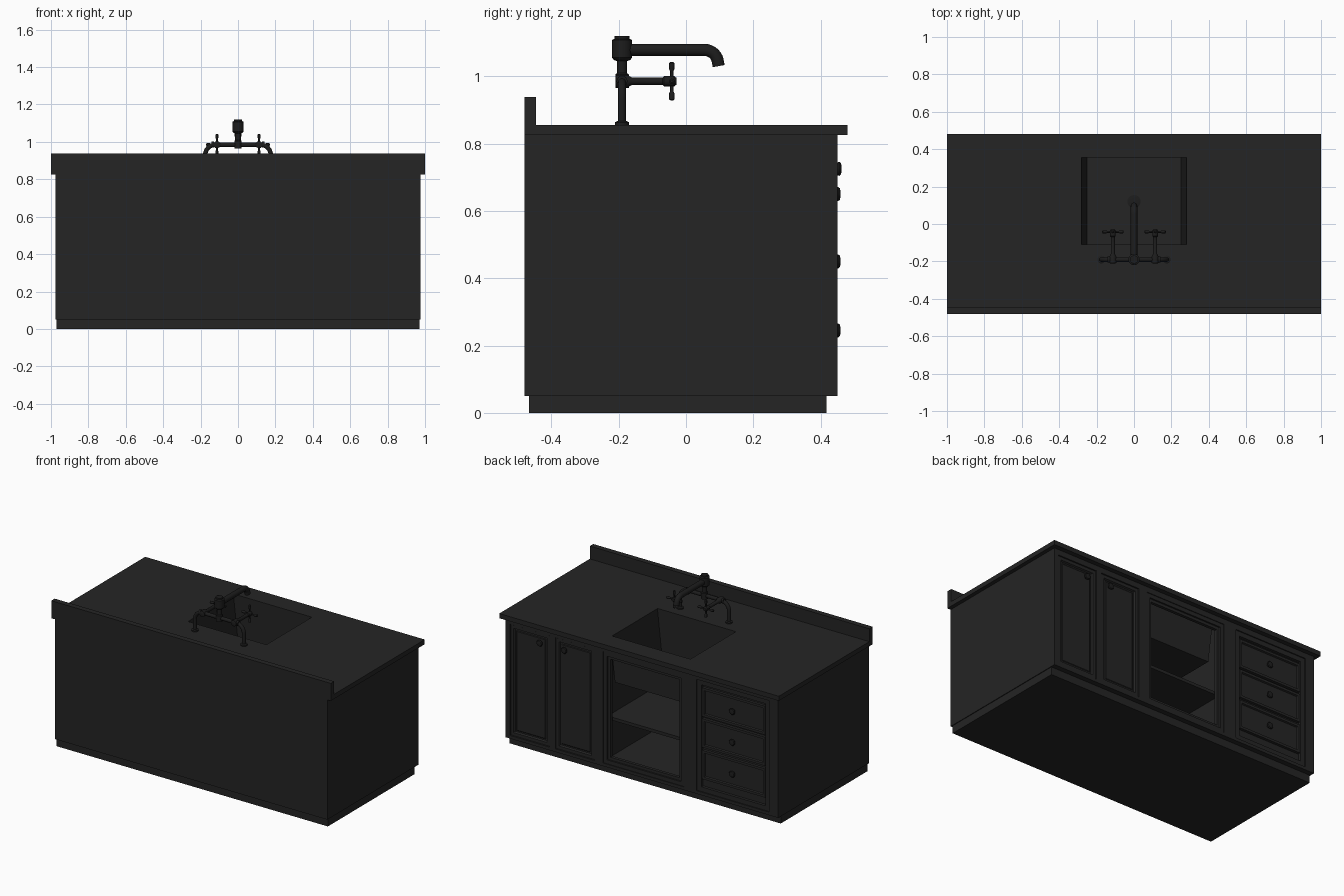
import bpy, bmesh, math
from mathutils import Vector

if "Cube" in bpy.data.objects:
    bpy.data.objects.remove(bpy.data.objects["Cube"])


def material(name, v):
    m = bpy.data.materials.new(name)
    m.diffuse_color = (v, v, v, 1)
    m.use_nodes = True
    m.node_tree.nodes["Principled BSDF"].inputs["Base Color"].default_value = m.diffuse_color
    return m


CABINET = material("charcoal", 0.018)
METAL = material("black metal", 0.012)


def finish(name, bm, mat, smooth=False):
    bmesh.ops.recalc_face_normals(bm, faces=bm.faces)
    me = bpy.data.meshes.new(name)
    bm.to_mesh(me)
    bm.free()
    me.materials.append(mat)
    ob = bpy.data.objects.new(name, me)
    bpy.context.collection.objects.link(ob)
    if smooth:
        bpy.ops.object.select_all(action='DESELECT')
        ob.select_set(True)
        bpy.context.view_layer.objects.active = ob
        bpy.ops.object.shade_smooth_by_angle(angle=math.radians(35))
    return ob


def add_box(bm, x, y, z):
    vs = bmesh.ops.create_cube(bm, size=1)["verts"]
    for v in vs:
        v.co = Vector([(a + b) / 2 + c * (b - a) for (a, b), c in zip((x, y, z), v.co)])
    return vs


def boxes(name, items, mat=CABINET):
    bm = bmesh.new()
    for it in items:
        add_box(bm, *it)
    return finish(name, bm, mat)


def panel(name, x, y, z, insets):
    """Box whose front (+y) face is stepped by (width, depth) insets."""
    bm = bmesh.new()
    add_box(bm, x, y, z)
    bm.normal_update()
    front = max(bm.faces, key=lambda f: f.calc_center_median().y)
    for width, depth in insets:
        bmesh.ops.inset_region(bm, faces=[front], thickness=width, depth=depth)
    return finish(name, bm, CABINET)


def frame(name, x, y, z, w):
    (a, b), (c, d) = x, z
    return boxes(name, [((a, a + w), y, z), ((b - w, b), y, z),
                        ((a + w, b - w), y, (c, c + w)), ((a + w, b - w), y, (d - w, d))])


def lathe(name, profile, origin, axis, mat=METAL, n=20):
    """Revolve (radius, height) points about an axis through origin."""
    bm = bmesh.new()
    rot = Vector((0, 0, 1)).rotation_difference(Vector(axis)).to_matrix()
    rings = []
    for r, h in profile:
        rings.append([bm.verts.new(Vector(origin) + rot @ Vector(
            (r * math.cos(k * math.tau / n), r * math.sin(k * math.tau / n), h))) for k in range(n)])
    for p, q in zip(rings, rings[1:]):
        for k in range(n):
            bm.faces.new((p[k], p[(k + 1) % n], q[(k + 1) % n], q[k]))
    bm.faces.new(rings[0])
    bm.faces.new(rings[-1])
    return finish(name, bm, mat, True)


def tube(name, pts, r):
    cu = bpy.data.curves.new(name, 'CURVE')
    cu.dimensions = '3D'
    cu.bevel_depth = r
    cu.bevel_resolution = 4
    cu.use_fill_caps = True
    sp = cu.splines.new('POLY')
    sp.points.add(len(pts) - 1)
    for p, co in zip(sp.points, pts):
        p.co = (*co, 1)
    sp.use_smooth = True
    cu.materials.append(METAL)
    ob = bpy.data.objects.new(name, cu)
    bpy.context.collection.objects.link(ob)
    return ob


# Cabinet carcass and plinth
boxes("plinth", [((-.97, .97), (-.467, .417), (0, .05))])
boxes("carcass", [((-.975, -.95), (-.48, .43), (.05, .825)),
                  ((.95, .975), (-.48, .43), (.05, .825)),
                  ((-.95, .95), (-.48, -.455), (.05, .825)),
                  ((-.95, .95), (-.455, .43), (.05, .08)),
                  ((.28, .30), (-.455, .43), (.08, .825)),
                  ((-.32, -.30), (-.455, .43), (.08, .825))])
boxes("middle_shelf", [((-.30, .28), (-.455, .40), (.335, .355))])

# Face frame: stiles between the bays, with rails above and below
Z = (.07, .79)
stiles = [(-.975, -.91), (-.39, -.30), (.28, .34), (.62, .66), (.945, .975)]
boxes("face_frame", [((-.975, .975), (.425, .45), (.05, Z[0])),
                     ((-.975, .975), (.425, .45), (Z[1], .825))]
      + [(s, (.425, .45), Z) for s in stiles])

# Doors with recessed centres
for i, x in enumerate([(.343, .617), (.663, .942)]):
    panel(f"door_{i}", x, (.42, .445), (Z[0] + .003, Z[1] - .003),
          [(.028, 0), (.008, -.010), (.012, 0), (.006, .003)])

# Open middle bay, trimmed by a two-step frame
frame("bay_trim_outer", (-.30, .28), (.42, .445), Z, .025)
frame("bay_trim_inner", (-.275, .255), (.415, .435), (Z[0] + .025, Z[1] - .025), .018)

# Drawer stack in its own frame
frame("drawer_trim", (-.91, -.39), (.42, .443), Z, .03)
boxes("drawer_backing", [((-.88, -.42), (.40, .425), (.10, .76))])
knob = [(.009, 0), (.009, .012), (.019, .014), (.021, .019), (.017, .024), (.008, .026)]
for i, z in enumerate((.65, .45, .245)):
    panel(f"drawer_{i}", (-.875, -.425), (.42, .443), (z - .093, z + .093),
          [(.022, 0), (.006, -.009)])
    lathe(f"drawer_knob_{i}", knob, (-.645, .433, z), (0, 1, 0))
for i, x in enumerate((.555, .73)):
    lathe(f"door_knob_{i}", knob, (x, .436, .725), (0, 1, 0))

# Countertop around the sink opening, and upstand
SX, SY = (-.28, .28), (-.11, .355)
boxes("countertop", [((-1, SX[0]), (-.48, .48), (.825, .855)),
                     ((SX[1], 1), (-.48, .48), (.825, .855)),
                     (SX, (-.48, SY[0]), (.825, .855)),
                     (SX, (SY[1], .48), (.825, .855))])
boxes("upstand", [((-1, 1), (-.48, -.445), (.825, .938))])

# Sink basin: an open box with sloping sides and thin walls
bm = bmesh.new()
for v in add_box(bm, SX, SY, (.57, .84)):
    if v.co.z < .7:
        v.co.x *= .25 / .28
bm.normal_update()
bmesh.ops.delete(bm, geom=[max(bm.faces, key=lambda f: f.calc_center_median().z)], context='FACES')
basin = finish("sink_basin", bm, CABINET)
wall = basin.modifiers.new("wall", 'SOLIDIFY')
wall.thickness = .01
wall.offset = 1
lathe("sink_drain", [(.035, 0), (.035, .003), (.025, .005)], (0, .12, .57), (0, 0, 1))

# Tap: bridge with two curved legs
FY, BZ = -.19, .985
bend = [(.12 + .055 * math.sin(a), FY, .93 + .055 * math.cos(a))
        for a in [k * math.pi / 16 for k in range(9)]]
legs = bend + [(.175, FY, .855)]
tube("tap_bridge", [(-x, y, z) for x, y, z in reversed(legs)] + legs, .012)
for s in (-1, 1):
    side = "left" if s < 0 else "right"
    lathe(f"tap_foot_{side}", [(.021, 0), (.021, .008), (.014, .012)], (s * .175, FY, .855), (0, 0, 1))
    lathe(f"tap_valve_{side}", [(.014, -.02), (.019, -.018), (.019, .015), (.011, .03), (.011, .12),
                                (.015, .125), (.015, .155), (.010, .162)],
          (s * .113, FY, BZ), (0, 1, 0))
    # Cross handle
    for d, nm in (((1, 0, 0), "across"), ((0, 0, 1), "upright")):
        lathe(f"tap_handle_{nm}_{side}",
              [(.004, -.057), (.008, -.054), (.008, -.036), (.005, -.03), (.005, .03),
               (.008, .036), (.008, .054), (.004, .057)], (s * .113, -.042, BZ), d, n=12)
    lathe(f"tap_collar_{side}", [(.016, -.006), (.016, .006)], (s * .135, FY, BZ), (1, 0, 0))

# Tap column, head and spout
lathe("tap_column", [(.020, -.02), (.020, .02), (.015, .024), (.015, .06), (.024, .063),
                     (.030, .07), (.030, .122), (.022, .126), (.022, .135)],
      (0, FY, BZ), (0, 0, 1))
arc = [(0, .055 + .04 * math.sin(a), 1.038 + .04 * math.cos(a))
       for a in [k * math.pi * .42 / 7 for k in range(8)]]
tube("tap_spout", [(0, -.18, 1.078)] + arc + [(0, .097, 1.030)], .018)
